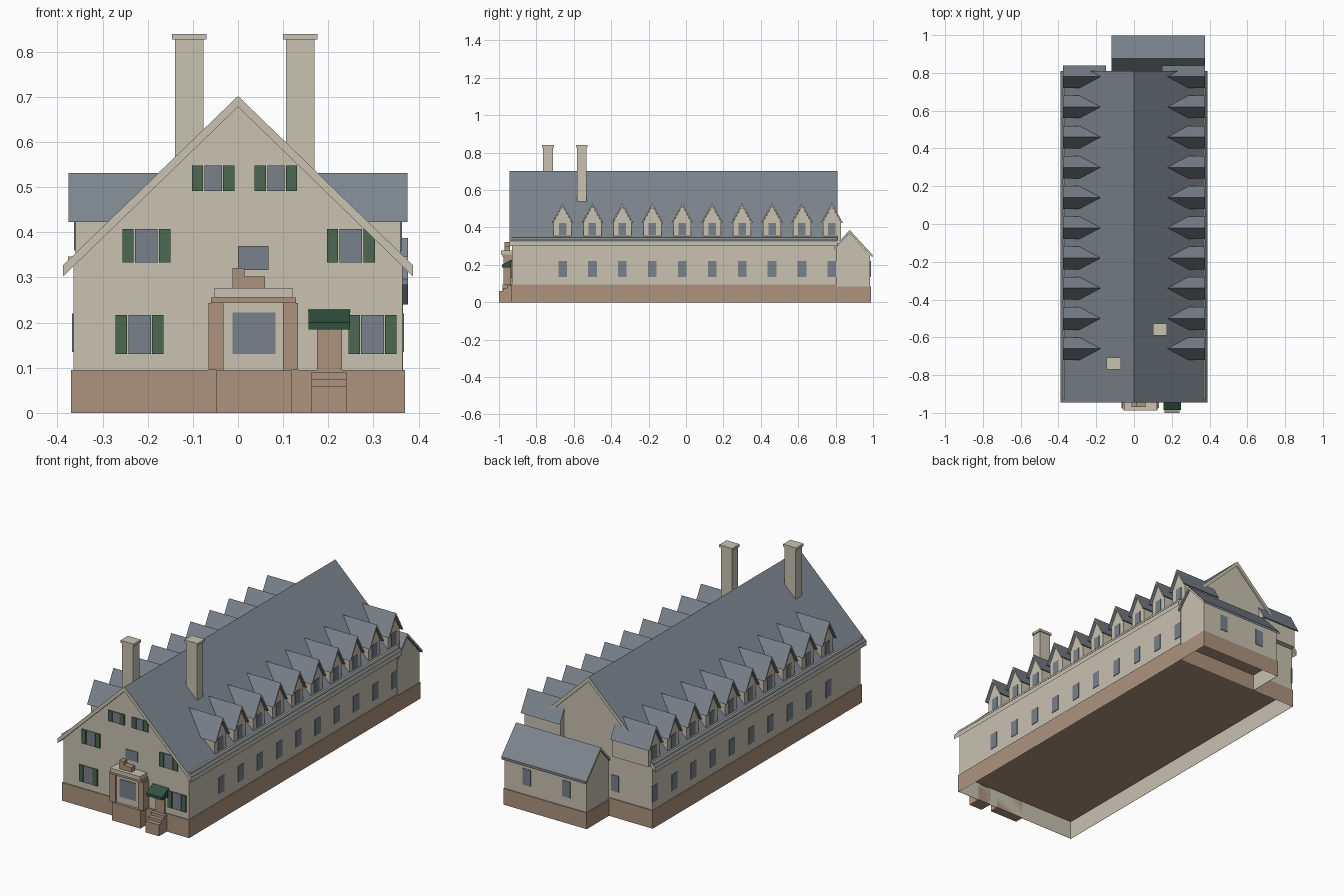
import bpy, bmesh

cube = bpy.data.objects.get("Cube")
if cube:
    bpy.data.objects.remove(cube, do_unlink=True)


def material(name, r, g, b):
    m = bpy.data.materials.new(name)
    m.use_nodes = True
    m.diffuse_color = (r, g, b, 1)
    m.node_tree.nodes["Principled BSDF"].inputs["Base Color"].default_value = (r, g, b, 1)
    return m


CREAM = material("cream plaster", .58, .54, .44)
BROWN = material("brown stone", .42, .295, .21)
SLATE = material("slate roof", .205, .235, .27)
GLASS = material("window glass", .19, .22, .26)
GREEN = material("green shutter", .075, .14, .085)
AWNING = material("dark green awning", .03, .085, .05)


def prism(name, profile, axis, start, end, mats, rule=None, open_bottom=False):
    """Extrude a profile along x or y; rule picks a material slot from a face normal."""
    bm = bmesh.new()
    rings = []
    for t in (start, end):
        rings.append([bm.verts.new((t, a, z) if axis == "x" else (a, t, z)) for a, z in profile])
    n = len(profile)
    for ring in rings:
        bm.faces.new(ring)
    for i in range(n):
        j = (i + 1) % n
        bm.faces.new((rings[0][i], rings[0][j], rings[1][j], rings[1][i]))
    bmesh.ops.recalc_face_normals(bm, faces=bm.faces)
    bm.normal_update()
    if rule:
        for f in bm.faces:
            f.material_index = rule(f.normal)
    if open_bottom:
        low = [f for f in bm.faces if f.normal.z < -.9]
        bmesh.ops.delete(bm, geom=low, context="FACES")
    mesh = bpy.data.meshes.new(name)
    bm.to_mesh(mesh)
    bm.free()
    for m in mats:
        mesh.materials.append(m)
    ob = bpy.data.objects.new(name, mesh)
    bpy.context.scene.collection.objects.link(ob)
    return ob


def box(name, x0, x1, y0, y1, z0, z1, mat, open_bottom=False):
    return prism(name, [(x0, z0), (x1, z0), (x1, z1), (x0, z1)], "y", y0, y1, [mat],
                 open_bottom=open_bottom)


def end_caps(axis):
    return lambda n: 1 if abs(getattr(n, axis)) > .9 else 0


# Main hall: open-bottomed gabled shell, stone plinth, pitched roof
prism("hall_walls", [(-.365, 0), (-.365, .328), (0, .678), (.365, .328), (.365, 0)],
      "y", -.93, .80, [CREAM], open_bottom=True)
box("hall_plinth", -.37, .37, -.935, .805, 0, .095, BROWN, True)
prism("hall_roof", [(-.388, .327), (0, .702), (.388, .327), (.388, .302), (0, .678), (-.388, .302)],
      "y", -.945, .81, [SLATE, CREAM], lambda n: 0 if n.z > .2 else 1)

# Rear wing with its ridge running across
prism("wing_walls", [(.803, 0), (.803, .295), (.875, .37), (.985, .25), (.985, 0)],
      "x", -.11, .366, [CREAM], open_bottom=True)
box("wing_plinth", -.115, .37, .804, .99, 0, .085, BROWN, True)
prism("wing_roof", [(.795, .297), (.875, .387), (.998, .253), (.998, .24), (.875, .373), (.795, .283)],
      "x", -.118, .377, [SLATE, CREAM], end_caps("x"))

# Side walls: gutters, windows and a row of dormers on each slope
for s, side in ((1, "left"), (-1, "right")):
    def side_box(name, near, far, y0, y1, z0, z1, mat):
        box(f"{side}_{name}", *sorted((s * near, s * far)), y0, y1, z0, z1, mat)

    side_box("gutter", .362, .377, -.93, .805, .33, .347, CREAM)
    for i in range(10):
        y = -.66 + .16 * i
        side_box(f"wall_window_{i}", .36, .368, y - .023, y + .023, .135, .22, GLASS)
        side_box(f"dormer_window_{i}", .355, .363, y - .02, y + .02, .36, .425, GLASS)
        prism(f"{side}_dormer_{i}",
              [(y - .048, .33), (y - .048, .43), (y, .515), (y + .048, .43), (y + .048, .33)],
              "x", s * .15, s * .36, [CREAM])
        prism(f"{side}_dormer_roof_{i}",
              [(y - .06, .423), (y, .531), (y + .06, .423), (y + .053, .423),
               (y, .516), (y - .053, .423)],
              "x", s * .147, s * .375, [SLATE, CREAM], end_caps("x"))

# Chimneys with projecting caps
for name, x, y, z in (("right_chimney", -.108, -.738, .52), ("left_chimney", .138, -.558, .52)):
    box(name, x - .032, x + .032, y - .026, y + .026, z, .827, CREAM)
    box(name + "_cap", x - .038, x + .038, y - .031, y + .031, .827, .84, CREAM)

# Shuttered front windows: centre x, pane half width, bottom, top
front_windows = {
    "upper_right": (-.055, .019, .492, .548), "upper_left": (.084, .019, .492, .548),
    "middle_right": (-.203, .025, .333, .407), "middle_left": (.25, .025, .333, .407),
    "lower_right": (-.218, .025, .13, .217), "lower_left": (.298, .025, .13, .217),
}
for name, (x, w, z0, z1) in front_windows.items():
    box(name + "_window", x - w, x + w, -.936, -.928, z0, z1, GLASS)
    for s, tag in ((1, "left"), (-1, "right")):
        a, b = sorted((x + s * (w + .003), x + s * (w + .028)))
        box(f"{name}_{tag}_shutter", a, b, -.937, -.928, z0, z1, GREEN)
box("centre_front_window", 0, .068, -.934, -.928, .317, .37, GLASS)

# Rear windows
for i, x in enumerate((.237, .006)):
    box(f"wing_window_{i}", x - .023, x + .023, .98, .988, .135, .22, GLASS)
box("rear_hall_window", -.17, -.125, .795, .803, .135, .22, GLASS)

# Front bay with pilasters, cornice and a stepped stone crest
box("bay_base", -.048, .118, -.98, -.93, 0, .095, BROWN)
box("bay_panel", -.04, .11, -.965, -.93, .095, .245, CREAM)
box("bay_window", -.012, .083, -.968, -.96, .13, .222, GLASS)
for name, x in (("right", -.065), ("left", .1)):
    box(f"bay_{name}_pilaster", x, x + .033, -.975, -.93, .095, .243, BROWN)
box("bay_lintel", -.06, .128, -.982, -.93, .243, .256, BROWN)
box("bay_cornice", -.052, .121, -.988, -.93, .256, .277, CREAM)
box("bay_crest_low", -.012, .06, -.97, -.942, .277, .302, BROWN)
box("bay_crest_high", -.012, .014, -.97, -.942, .302, .321, BROWN)

# Side entrance: door, sloped awning and steps
box("front_door", .175, .23, -.938, -.928, .09, .19, BROWN)
prism("door_awning", [(-.93, .229), (-.985, .2), (-.985, .185), (-.93, .185)],
      "x", .156, .248, [AWNING])
for i, z in enumerate((.06, .075, .09)):
    box(f"entrance_step_{i}", .162, .24, -1 + .022 * i, -.93, 0, z, BROWN)
